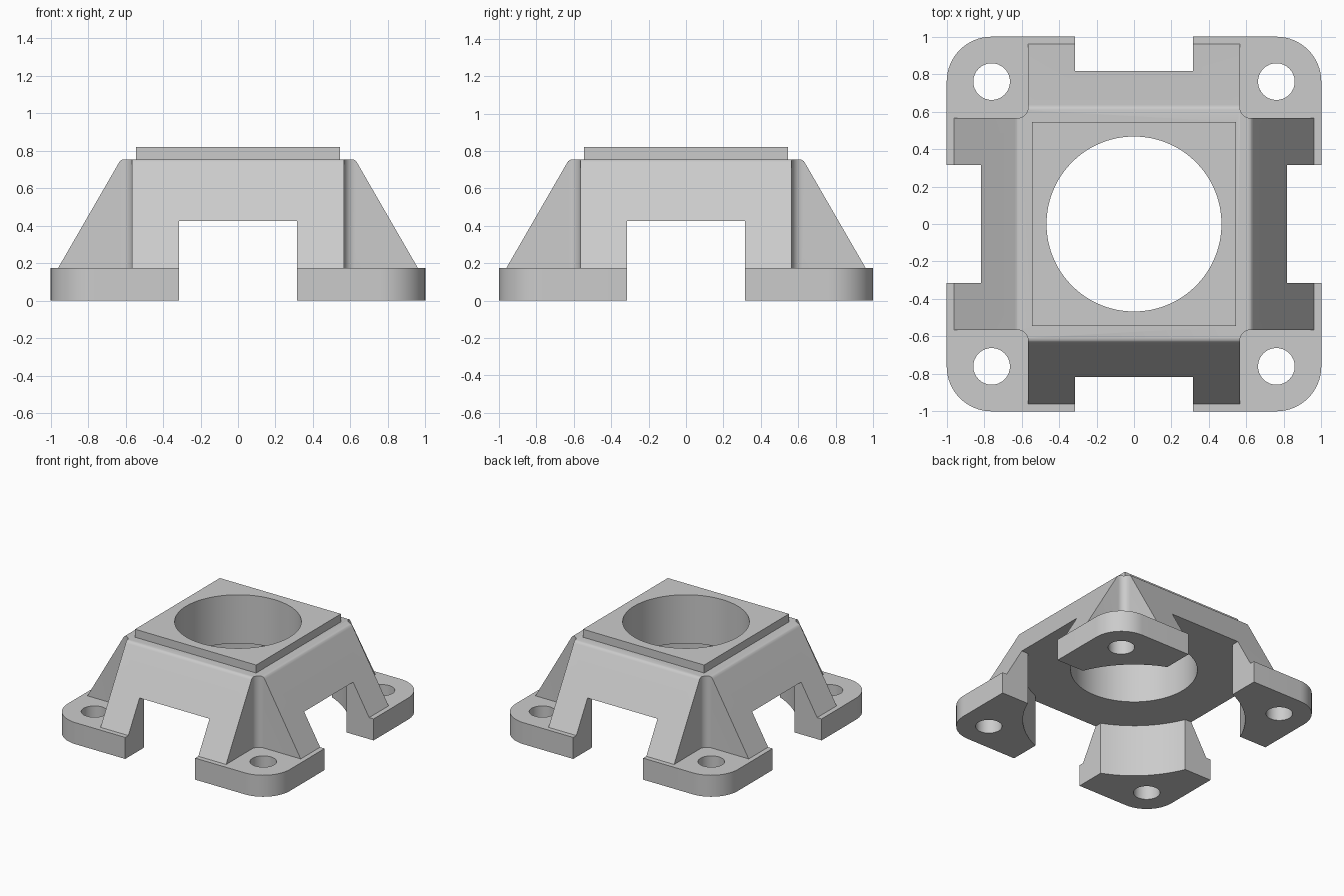
import bpy, bmesh, math

if "Cube" in bpy.data.objects:
    bpy.data.objects.remove(bpy.data.objects["Cube"])

SLOPE = 1 / math.tan(math.radians(60))


def loft(name, rings):
    """Solid through a stack of matching closed outlines [(outline, z), ...]."""
    bm = bmesh.new()
    stack = [[bm.verts.new((x, y, z)) for x, y in pts] for pts, z in rings]
    n = len(stack[0])
    for lo, hi in zip(stack, stack[1:]):
        for i in range(n):
            j = (i + 1) % n
            bm.faces.new((lo[i], lo[j], hi[j], hi[i]))
    bm.faces.new(stack[0][::-1])
    bm.faces.new(stack[-1])
    bmesh.ops.recalc_face_normals(bm, faces=bm.faces[:])
    mesh = bpy.data.meshes.new(name)
    bm.to_mesh(mesh)
    bm.free()
    ob = bpy.data.objects.new(name, mesh)
    bpy.context.collection.objects.link(ob)
    return ob


def prism(name, pts, z0, z1):
    return loft(name, [(pts, z0), (pts, z1)])


def rect(hx, hy):
    return [(-hx, -hy), (hx, -hy), (hx, hy), (-hx, hy)]


def arc(cx, cy, r, a0, a1, n):
    return [(cx + r * math.cos(math.radians(a0 + (a1 - a0) * i / n)),
             cy + r * math.sin(math.radians(a0 + (a1 - a0) * i / n))) for i in range(n + 1)]


def circle(cx, cy, r, n=96):
    return arc(cx, cy, r, 0, 360, n)[:-1]


def four_way(quarter):
    """Repeat a quarter outline around the centre."""
    pts = []
    for k in range(4):
        c, s = [(1, 0), (0, 1), (-1, 0), (0, -1)][k]
        pts += [(c * x - s * y, s * x + c * y) for x, y in quarter]
    return pts


def boolean(target, tool, operation):
    tool.hide_render = True
    mod = target.modifiers.new(operation.title(), 'BOOLEAN')
    mod.operation = operation
    mod.solver = 'EXACT'
    mod.object = tool
    bpy.context.view_layer.objects.active = target
    bpy.ops.object.modifier_apply(modifier=mod.name)
    bpy.data.objects.remove(tool, do_unlink=True)


# Base plate with rounded corners
mount = prism("motor_mount", four_way(arc(0.76, 0.76, 0.24, 0, 90, 16)), 0, 0.175)

# Cross-shaped tower: filleted plus outline trimmed by a sloped pyramid
w, r = 0.565, 0.06
plus = [(1.2, w)] + arc(w + r, w + r, r, 270, 180, 10) + [(w, 1.2)]
tower = prism("tower", four_way(plus), 0.12, 0.9)
half = lambda z: 0.96 - (z - 0.175) * SLOPE
pyramid = loft("pyramid", [(rect(h, h), z) for h, z in (
    (half(0.12), 0.12), (half(0.736), 0.736), (0.631, 0.744),
    (0.623, 0.751), (0.61, 0.755))])
boolean(tower, pyramid, 'INTERSECT')
boolean(mount, tower, 'UNION')

# Raised square pad on top
boolean(mount, prism("top_pad", rect(0.545, 0.545), 0.6, 0.82), 'UNION')

# Round cavity below, slots through all four sides, and the central bore
boolean(mount, prism("cavity", circle(0, 0, 0.82), -0.1, 0.425), 'DIFFERENCE')
boolean(mount, prism("slot_x", rect(1.2, 0.315), -0.12, 0.425), 'DIFFERENCE')
boolean(mount, prism("slot_y", rect(0.315, 1.2), -0.14, 0.425), 'DIFFERENCE')
boolean(mount, prism("bore", circle(0, 0, 0.467), 0.2, 1.0), 'DIFFERENCE')

# Bolt holes in the four feet
for sx in (-1, 1):
    for sy in (-1, 1):
        boolean(mount, prism("bolt_hole", circle(sx * 0.76, sy * 0.76, 0.098, 32), -0.1, 0.3), 'DIFFERENCE')

mount.name = "mounting_bracket"
bpy.ops.object.select_all(action='DESELECT')
mount.select_set(True)
bpy.context.view_layer.objects.active = mount
bpy.ops.object.shade_smooth_by_angle(angle=math.radians(25))
